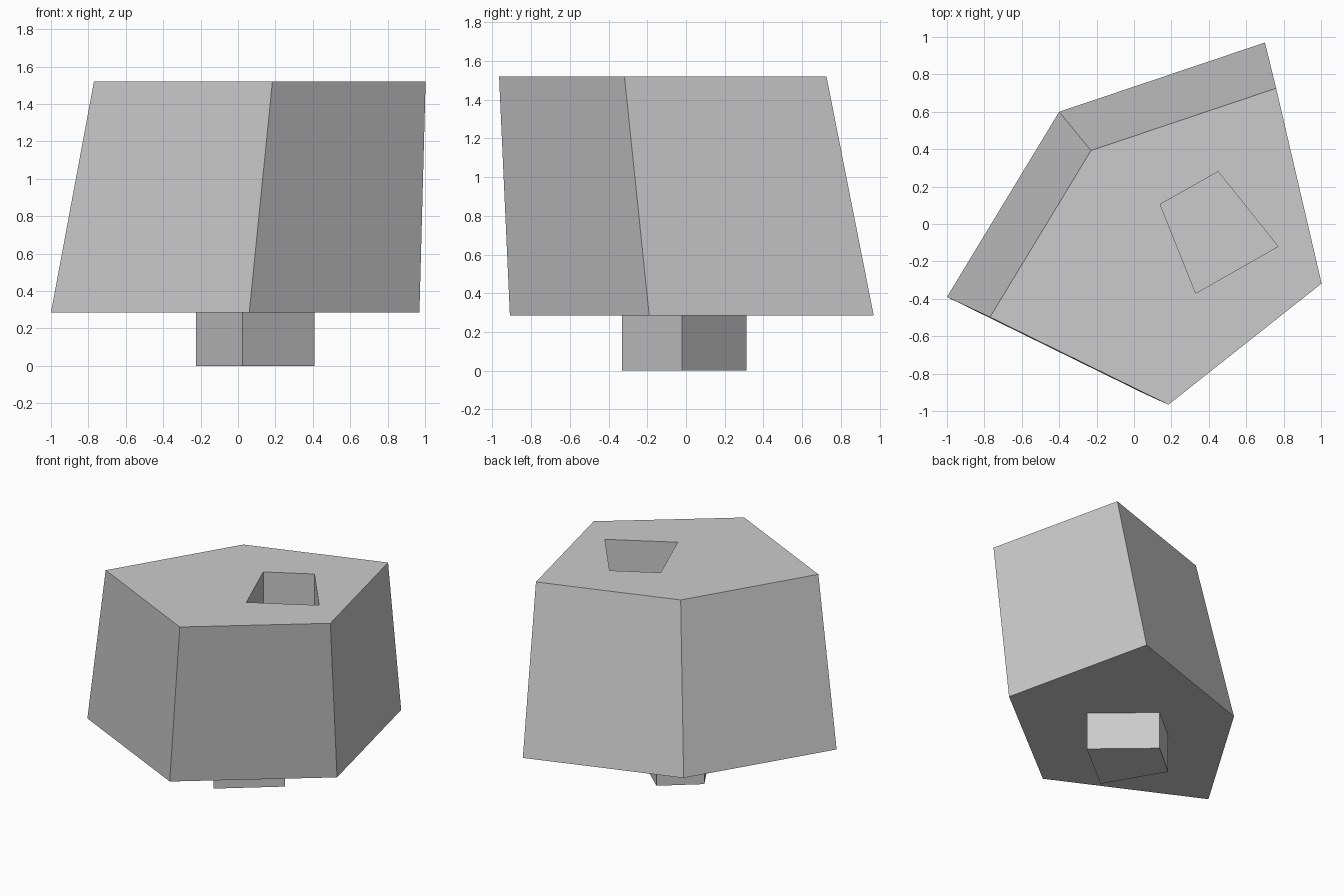
import bpy
import bmesh

old = bpy.data.objects.get("Cube")
if old:
    bpy.data.objects.remove(old)

grey = bpy.data.materials.new("plain_grey")
grey.use_nodes = True
grey.diffuse_color = (0.6, 0.6, 0.6, 1)
grey.node_tree.nodes["Principled BSDF"].inputs["Base Color"].default_value = (0.6, 0.6, 0.6, 1)

BASE, TOP = 0.285, 1.52
POCKET_DEPTH = 0.3


def prism(name, outline, z0, z1, scale=1.0, shift=(0, 0)):
    """Loft a counter-clockwise outline from z0 to a scaled, shifted copy at z1."""
    bm = bmesh.new()
    low = [bm.verts.new((x, y, z0)) for x, y in outline]
    high = [bm.verts.new((x * scale + shift[0], y * scale + shift[1], z1)) for x, y in outline]
    bm.faces.new(low[::-1])
    bm.faces.new(high)
    n = len(outline)
    for i in range(n):
        j = (i + 1) % n
        bm.faces.new((low[i], low[j], high[j], high[i]))
    mesh = bpy.data.meshes.new(name)
    bm.to_mesh(mesh)
    bm.free()
    mesh.materials.append(grey)
    obj = bpy.data.objects.new(name, mesh)
    bpy.context.collection.objects.link(obj)
    return obj


# Five-sided leaning body, narrower at the top
pentagon = [(-1.0, -0.39), (0.06, -0.91), (0.97, -0.19), (0.70, 0.97), (-0.40, 0.60)]
body = prism("body", pentagon, BASE, TOP, scale=0.9, shift=(0.13, -0.147))

# Square-sided pocket sunk into the top
pocket = [(0.33, -0.37), (0.77, -0.12), (0.45, 0.28), (0.14, 0.105)]
cutter = prism("pocket_cutter", pocket, TOP - POCKET_DEPTH, TOP + 0.1)
cutter.hide_render = True
cut = body.modifiers.new("pocket", 'BOOLEAN')
cut.operation = 'DIFFERENCE'
cut.solver = 'EXACT'
cut.object = cutter
bpy.context.view_layer.objects.active = body
bpy.ops.object.modifier_apply(modifier=cut.name)
bpy.data.objects.remove(cutter)

# Matching peg under the body
peg_outline = [(0.025, -0.33), (0.41, -0.02), (0.03, 0.312), (-0.225, 0.10)]
prism("peg", peg_outline, 0, BASE)
